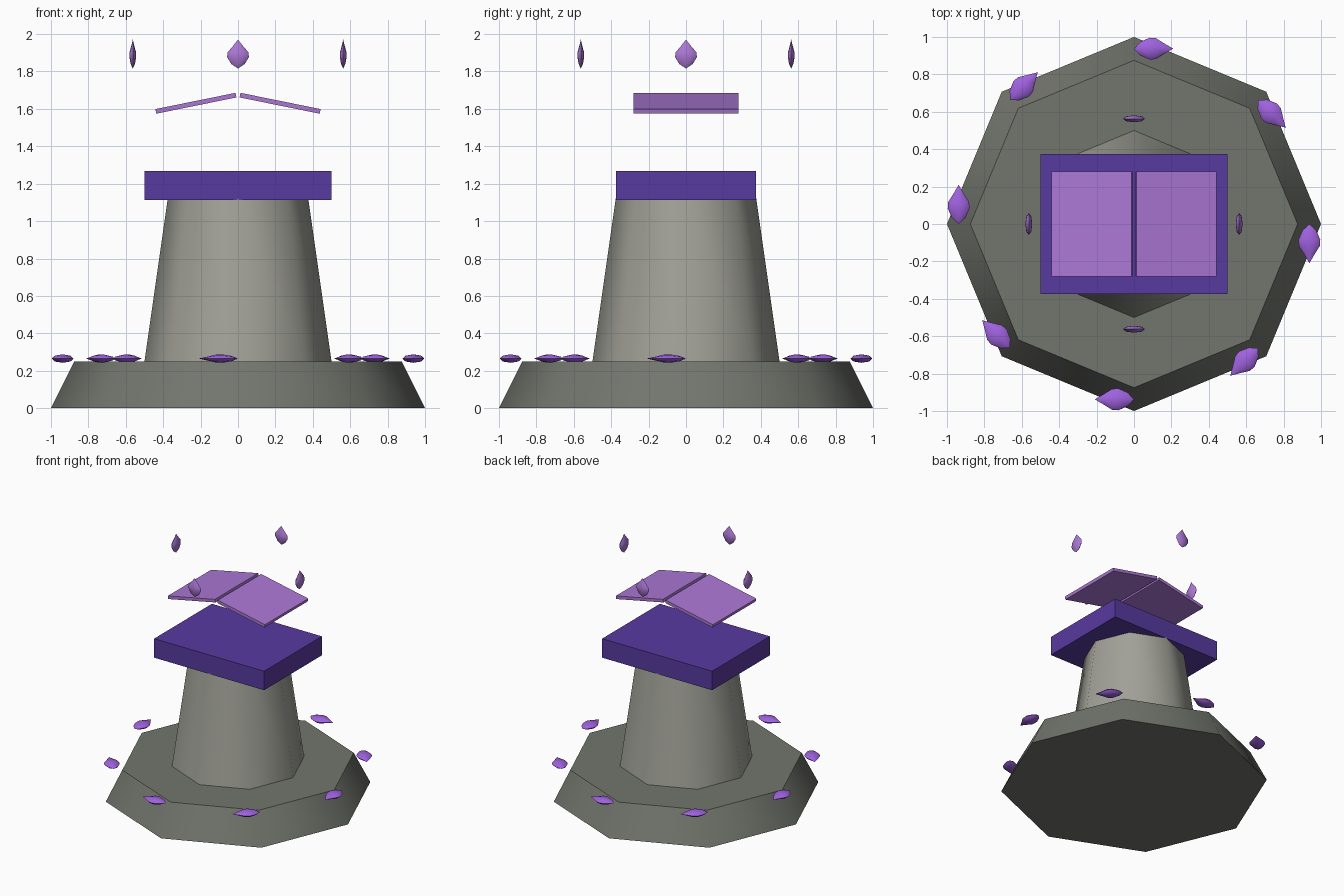
import bpy
import math
from mathutils import Matrix

cube = bpy.data.objects.get("Cube")
if cube:
    bpy.data.objects.remove(cube, do_unlink=True)


def material(name, *srgb):
    color = [(c / 255) ** 2.2 for c in srgb] + [1]
    mat = bpy.data.materials.new(name)
    mat.use_nodes = True
    mat.diffuse_color = color
    mat.node_tree.nodes["Principled BSDF"].inputs["Base Color"].default_value = color
    return mat


dark_stone = material("dark stone", 114, 117, 109)
light_stone = material("light stone", 160, 160, 151)
deep_purple = material("deep purple", 88, 60, 158)
lilac = material("lilac", 170, 119, 212)
violet = material("violet", 158, 98, 222)


def finish(name, mat, smooth=None):
    obj = bpy.context.object
    obj.name = name
    obj.data.materials.append(mat)
    if smooth:
        bpy.ops.object.shade_smooth_by_angle(angle=math.radians(smooth))
    return obj


def tapered_octagon(name, bottom, top, z0, z1, mat):
    bpy.ops.mesh.primitive_cone_add(vertices=8, radius1=bottom, radius2=top,
                                    depth=z1 - z0, location=(0, 0, (z0 + z1) / 2))
    return finish(name, mat, 50)


def box(name, size, location, mat, tilt=0):
    bpy.ops.mesh.primitive_cube_add(size=1, location=location, rotation=(0, tilt, 0))
    bpy.context.object.scale = size
    return finish(name, mat)


# Flattened gem, pointed along +z, centred on its own origin
GEM = [(-0.5, 0), (-0.34, 0.62), (-0.1, 1), (0.06, 0.95), (0.26, 0.5), (0.5, 0)]


def gem(name, length, width, thickness, matrix, mat, sides=8):
    verts, faces = [], []
    rings = GEM[1:-1]
    for h, r in rings:
        for i in range(sides):
            a = math.tau * i / sides
            verts.append((r * math.cos(a) * thickness / 2,
                          r * math.sin(a) * width / 2, h * length))
    low, high = len(verts), len(verts) + 1
    verts += [(0, 0, -length / 2), (0, 0, length / 2)]
    last = (len(rings) - 1) * sides
    for i in range(sides):
        j = (i + 1) % sides
        faces += [(low, j, i), (high, last + i, last + j)]
        for k in range(0, last, sides):
            faces.append((k + i, k + j, k + sides + j, k + sides + i))
    mesh = bpy.data.meshes.new(name)
    mesh.from_pydata(verts, [], faces)
    obj = bpy.data.objects.new(name, mesh)
    bpy.context.collection.objects.link(obj)
    obj.matrix_world = matrix
    bpy.ops.object.select_all(action='DESELECT')
    obj.select_set(True)
    bpy.context.view_layer.objects.active = obj
    return finish(name, mat, 60)


# Pedestal
tapered_octagon("base", 1, 0.875, 0, 0.25, dark_stone)
tapered_octagon("pillar", 0.5, 0.375, 0.25, 1.125, light_stone)
box("table_slab", (1, 0.75, 0.156), (0, 0, 1.19), deep_purple)

# Floating open book pages
for side, x in (("left", 1), ("right", -1)):
    box(side + "_page", (0.4375, 0.5625, 0.025), (x * 0.225, 0, 1.63), lilac, x * 0.2)

# Upright floating gems above the slab
for i in range(4):
    place = Matrix.Rotation(math.tau * i / 4, 4, 'Z') @ Matrix.Translation((0.5625, 0, 1.893))
    gem(f"upper_gem_{i + 1}", 0.155, 0.117, 0.037, place, lilac)

# Flat gems around the base rim, each pointing clockwise
for i in range(8):
    place = (Matrix.Rotation(math.tau * i / 8, 4, 'Z')
             @ Matrix.Translation((0.9375, -0.105, 0.265))
             @ Matrix.Rotation(math.pi / 2, 4, 'X')
             @ Matrix.Rotation(math.pi / 2, 4, 'Z'))
    gem(f"rim_gem_{i + 1}", 0.21, 0.117, 0.045, place, violet)
